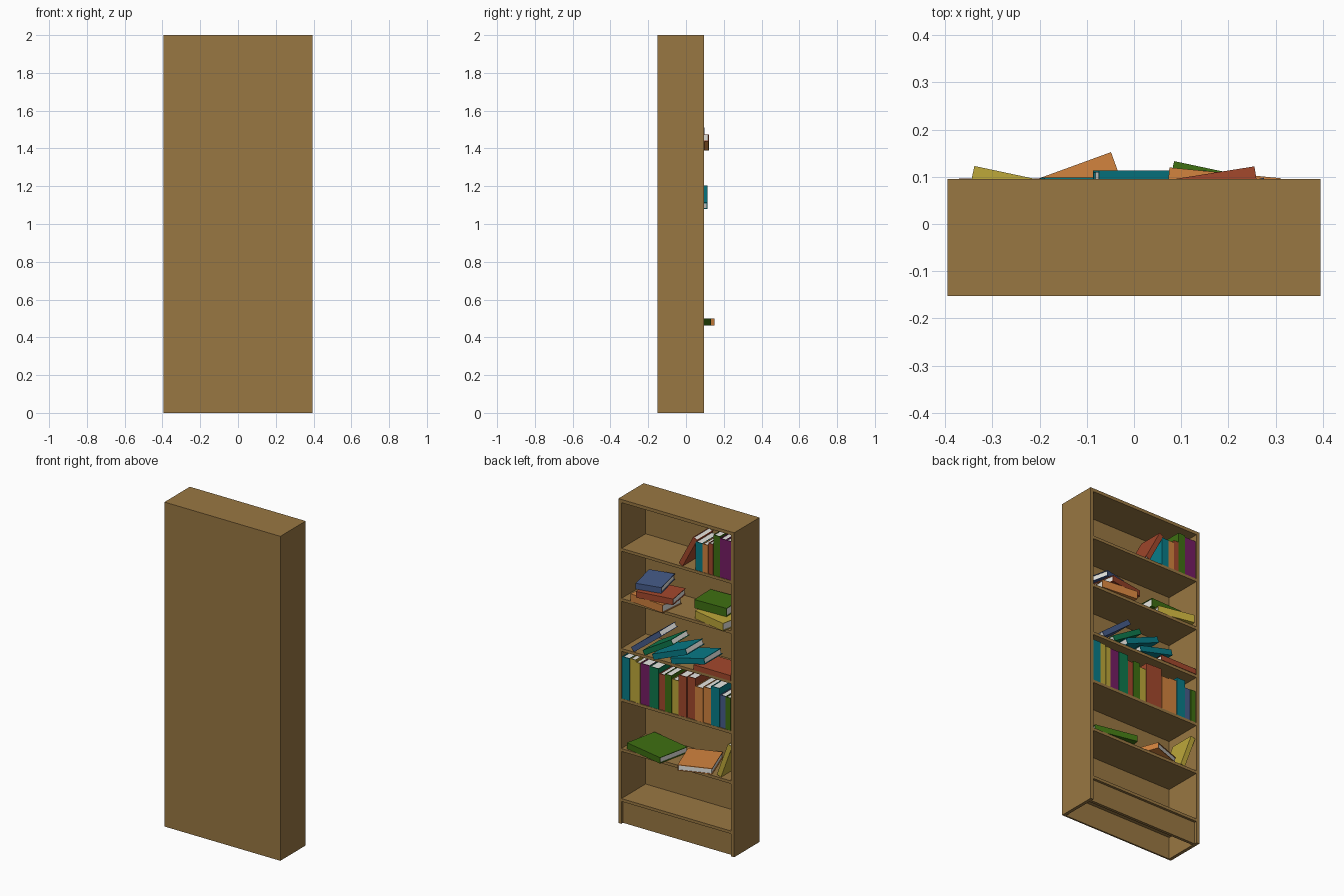
import bpy, bmesh, math
from mathutils import Matrix, Vector

if "Cube" in bpy.data.objects:
    bpy.data.objects.remove(bpy.data.objects["Cube"])


def material(name, rgb):
    lin = [((c / 255 + 0.055) / 1.055) ** 2.4 for c in rgb]
    m = bpy.data.materials.new(name)
    m.diffuse_color = (*lin, 1)
    m.use_nodes = True
    m.node_tree.nodes["Principled BSDF"].inputs["Base Color"].default_value = m.diffuse_color
    return m


M = {n: material(n, c) for n, c in {
    "wood": (153, 119, 66), "paper": (232, 231, 226), "blue": (70, 92, 138),
    "red": (163, 72, 44), "orange": (210, 131, 62), "green": (62, 112, 18),
    "yellow": (190, 168, 58), "teal": (8, 124, 136), "purple": (118, 28, 100),
    "sea_green": (14, 120, 76)}.items()}


def add_box(bm, lo, hi, mat=0):
    lo, hi = Vector(lo), Vector(hi)
    mtx = Matrix.Translation((lo + hi) / 2) @ Matrix.Diagonal((*(hi - lo), 1))
    geo = bmesh.ops.create_cube(bm, size=1, matrix=mtx)
    for f in {f for v in geo["verts"] for f in v.link_faces}:
        f.material_index = mat


def finish(bm, name, mats, mtx=Matrix()):
    me = bpy.data.meshes.new(name)
    bm.to_mesh(me)
    bm.free()
    for m in mats:
        me.materials.append(M[m])
    ob = bpy.data.objects.new(name, me)
    ob.matrix_world = mtx
    bpy.context.collection.objects.link(ob)


def board(name, lo, hi):
    bm = bmesh.new()
    add_box(bm, lo, hi)
    finish(bm, name, ["wood"])


count = 0


def book(col, L, W, T, x, y, z, tilt=0, yaw=0):
    """Spine faces local +y; length runs to -x when flat, up when tilt is 90."""
    global count
    count += 1
    t, g = 0.004, 0.004
    bm = bmesh.new()
    add_box(bm, (-L, -W, 0), (0, 0, t))               # lower cover
    add_box(bm, (-L, -W, T - t), (0, 0, T))           # upper cover
    add_box(bm, (-L, -t, t), (0, 0, T - t))           # spine
    add_box(bm, (g - L, g - W, t), (-g, -t, T - t), 1)  # page block
    mtx = (Matrix.Translation((x, y, z)) @ Matrix.Rotation(math.radians(yaw), 4, 'Z')
           @ Matrix.Rotation(math.radians(tilt), 4, 'Y'))
    finish(bm, f"{col}_book_{count}", [col, "paper"], mtx)


# Carcass, open towards +y
X, Y0, Y1, TH = 0.395, -0.152, 0.095, 0.02
board("back_panel", (-X, Y0, 0), (X, Y0 + 0.01, 2))
for s, n in ((-1, "left"), (1, "right")):
    a, b = sorted((s * X, s * (X - TH)))
    board(n + "_side", (a, Y0 + 0.01, 0), (b, Y1, 2))
XI = X - TH
board("top_board", (-XI, Y0 + 0.01, 2 - TH), (XI, Y1, 2))
S = [0.155 + 0.3085 * k for k in range(6)]            # shelf top heights
for k, z in enumerate(S):
    board(f"shelf_{k}", (-XI, Y0 + 0.01, z - 0.018), (XI, Y1 - 0.002, z))
board("plinth", (-XI, 0.06, 0), (XI, 0.078, S[0] - 0.018))

# Shelf 1: flat green, flat orange and a leaning yellow book
book("green", 0.27, 0.21, 0.037, 0.349, 0.077, S[1], 0, -12)
book("orange", 0.23, 0.20, 0.036, 0.03, -0.064, S[1], 0, -70)
book("yellow", 0.22, 0.16, 0.03, -0.298, 0.085, S[1], 70)

# Shelf 2: full upright row (colour, height, thickness) from +x to -x
row = [("teal", 0.26, 0.05), ("yellow", 0.26, 0.038), ("yellow", 0.25, 0.03),
       ("purple", 0.25, 0.062), ("sea_green", 0.25, 0.062), ("red", 0.22, 0.04),
       ("green", 0.23, 0.045), ("yellow", 0.21, 0.046), ("red", 0.25, 0.055),
       ("red", 0.255, 0.055), ("orange", 0.21, 0.052), ("orange", 0.22, 0.054),
       ("teal", 0.24, 0.056), ("blue", 0.20, 0.04), ("green", 0.20, 0.034)]
x = XI - 0.003
for i, (c, h, t) in enumerate(row):
    x -= t + 0.0015
    book(c, h, 0.15 + 0.01 * (i % 3), t, x, 0.092 - 0.004 * (i % 2), S[2], 90)

# Shelf 3: toppled row of books
book("blue", 0.24, 0.16, 0.032, 0.290, 0.093, S[3], 38)
book("sea_green", 0.225, 0.16, 0.032, 0.215, 0.093, S[3], 31)
book("teal", 0.245, 0.17, 0.035, 0.140, 0.113, S[3], 22)
book("teal", 0.235, 0.17, 0.035, 0.030, 0.098, S[3], 14)
book("red", 0.25, 0.17, 0.033, -0.120, 0.096, S[3])

# Shelf 4: two stacks
book("orange", 0.236, 0.16, 0.048, 0.31, 0.097, S[4], 0, -5.5)
book("red", 0.23, 0.16, 0.038, 0.255, 0.122, S[4] + 0.048, 0, 9)
book("blue", 0.155, 0.20, 0.036, 0.275, 0.098, S[4] + 0.086, 0, 13)
book("yellow", 0.23, 0.17, 0.048, -0.113, 0.075, S[4], 0, -12)
book("green", 0.215, 0.165, 0.052, -0.09, 0.048, S[4] + 0.048, 0, 2)

# Shelf 5: upright group with one book leaning on it
x = -XI + 0.002
for c, h, t in (("purple", 0.24, 0.036), ("purple", 0.24, 0.04), ("green", 0.25, 0.045),
                ("red", 0.19, 0.032), ("orange", 0.175, 0.038), ("teal", 0.175, 0.048)):
    book(c, h, 0.16, t, x, 0.09, S[5], 90)
    x += t + 0.0015
book("red", 0.21, 0.16, 0.03, -0.04, 0.09, S[5], 62)
